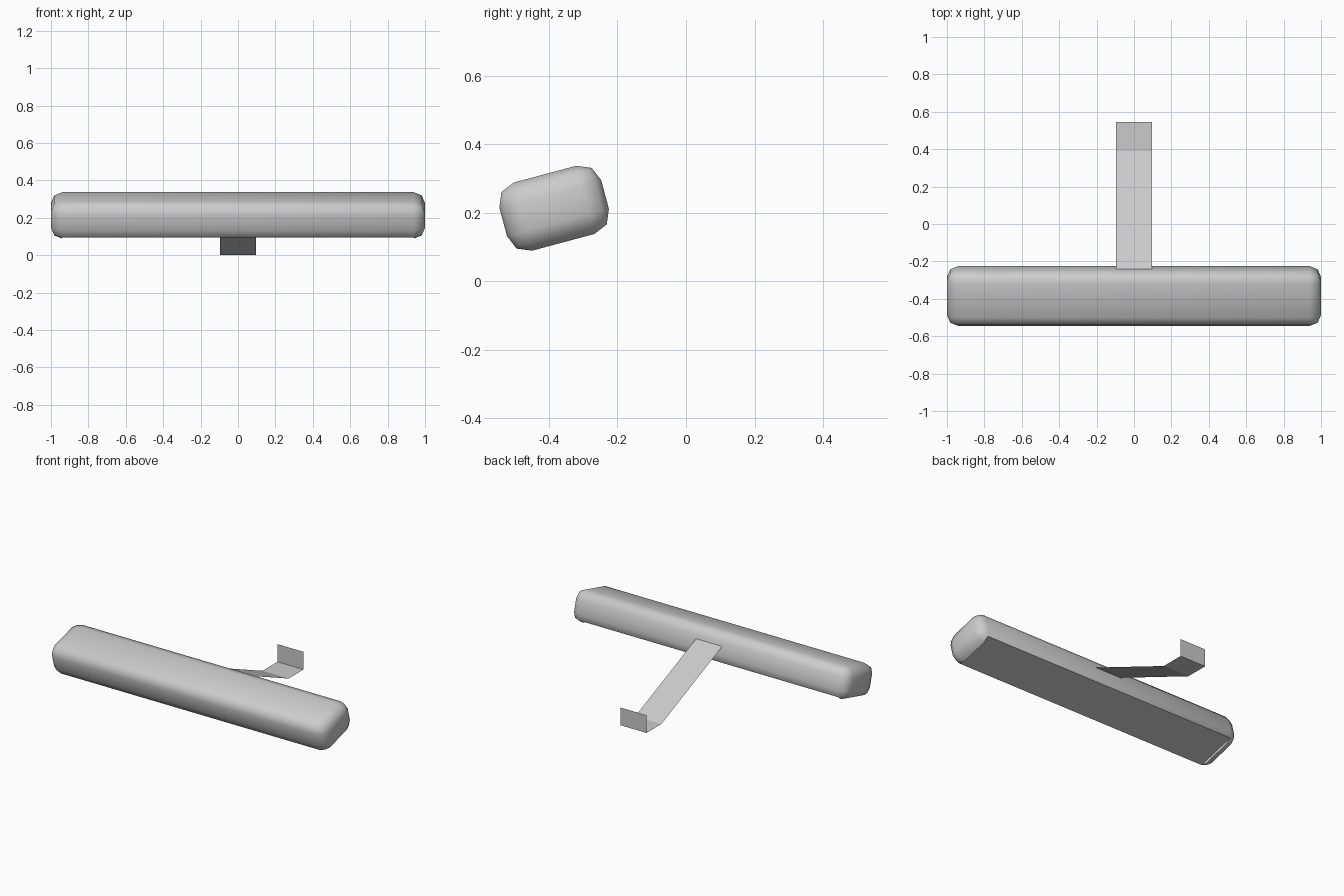
import bpy, bmesh, math
from mathutils import Matrix

if "Cube" in bpy.data.objects:
    bpy.data.objects.remove(bpy.data.objects["Cube"])

R = 0.06                          # edge radius of the bar
HX, HU, HV = 1.0, 0.154, 0.103    # half sizes of the bar


def add_object(name, bm):
    mesh = bpy.data.meshes.new(name)
    bm.to_mesh(mesh)
    bm.free()
    obj = bpy.data.objects.new(name, mesh)
    bpy.context.collection.objects.link(obj)
    return obj


# Rounded bar with two-segment edges
bm = bmesh.new()
bmesh.ops.create_cube(bm, size=2, matrix=Matrix.Diagonal((HX, HU, HV, 1)))
bmesh.ops.bevel(bm, geom=bm.edges[:], offset=R, segments=2, profile=0.5,
                affect='EDGES')

# Recessed underside between the end lips: drop the long lower faces, fill with a flat panel
long_low = [f for f in bm.faces
            if f.calc_center_median().z < -HV + 0.25 * R
            and max(v.co.x for v in f.verts) > 0.5
            and min(v.co.x for v in f.verts) < -0.5]
rim = {v for f in long_low for v in f.verts}
bmesh.ops.delete(bm, geom=long_low, context='FACES')
ends = []
for s in (-1, 1):
    row = sorted((v for v in rim if v.co.x * s > 0), key=lambda v: v.co.y)
    bm.faces.new(row)
    ends.append((row[0], row[-1]))
bm.faces.new((ends[0][0], ends[0][1], ends[1][1], ends[1][0]))
bmesh.ops.recalc_face_normals(bm, faces=bm.faces[:])

bar = add_object("bar_body", bm)
bar.location = (0, -0.385, 0.2125)
bar.rotation_euler.x = math.radians(15)
bpy.context.view_layer.objects.active = bar
bar.select_set(True)
bpy.ops.object.shade_smooth_by_angle(angle=math.radians(50))

# Thin folded support strap: slope, foot on the ground, upright tab
bm = bmesh.new()
rows = [[bm.verts.new((x, y, z)) for x in (-0.095, 0.095)]
        for y, z in ((-0.24, 0.268), (0.39, 0), (0.545, 0), (0.545, 0.116))]
for a, b in zip(rows, rows[1:]):
    bm.faces.new((a[0], a[1], b[1], b[0]))
add_object("support_strap", bm)
